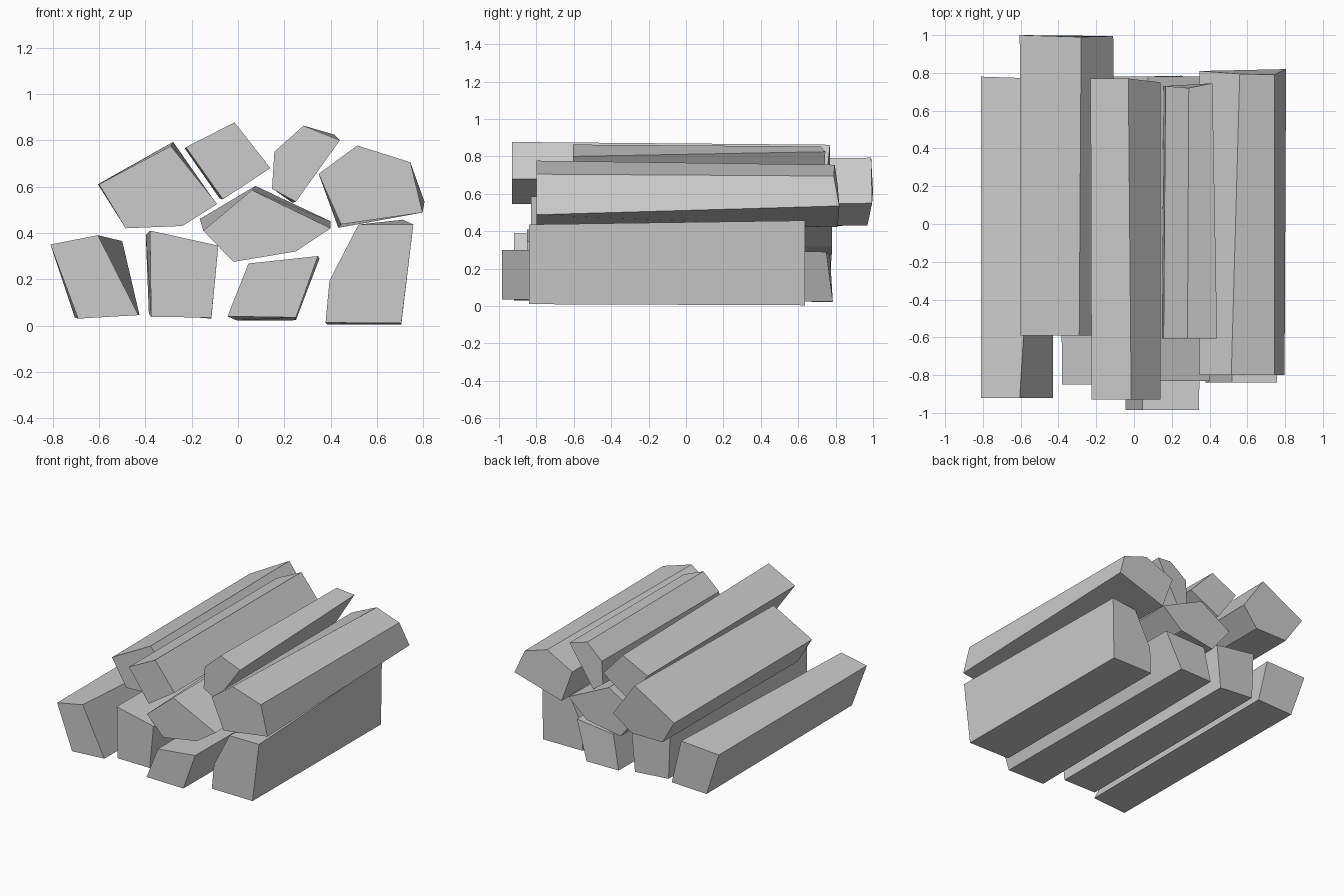
import bpy
import bmesh

# Remove the default object only
default_cube = bpy.data.objects.get("Cube")
if default_cube:
    bpy.data.objects.remove(default_cube, do_unlink=True)

# One plain grey for the whole stack
grey = bpy.data.materials.new("pale grey")
grey.use_nodes = True
colour = (0.6, 0.6, 0.6, 1)
grey.diffuse_color = colour
grey.node_tree.nodes["Principled BSDF"].inputs["Base Color"].default_value = colour


def hewn_log(name, front_y, back_y, profile, shifts=None):
    """Loft an (x, z) profile along y; shifts move single back corners (dx, dz, dy)."""
    shifts = shifts or {}
    bm = bmesh.new()
    front = [bm.verts.new((x, front_y, z)) for x, z in profile]
    back = []
    for i, (x, z) in enumerate(profile):
        dx, dz, dy = shifts.get(i, (0, 0, 0))
        back.append(bm.verts.new((x + dx, back_y + dy, z + dz)))
    bm.faces.new(front)
    bm.faces.new(list(reversed(back)))
    count = len(profile)
    for i in range(count):
        j = (i + 1) % count
        bm.faces.new((front[i], back[i], back[j], front[j]))
    bmesh.ops.recalc_face_normals(bm, faces=bm.faces)
    mesh = bpy.data.meshes.new(name)
    bm.to_mesh(mesh)
    bm.free()
    mesh.materials.append(grey)
    log = bpy.data.objects.new(name, mesh)
    bpy.context.collection.objects.link(log)
    return log


# Bottom row, from the model's right to its left
hewn_log("bottom_log_outer_right", -.92, .77,
         [(-.81, .35), (-.605, .39), (-.43, .045), (-.69, .03)],
         {1: (.105, -.025, 0), 2: (.005, 0, 0), 3: (-.015, .005, 0), 0: (0, 0, .01)})
hewn_log("bottom_log_inner_right", -.85, .75,
         [(-.38, .41), (-.085, .345), (-.115, .035), (-.375, .037)],
         {0: (-.018, -.02, 0), 3: (-.01, .015, 0), 2: (0, -.005, 0)})
hewn_log("bottom_log_inner_left", -.985, .77,
         [(-.045, .04), (.045, .268), (.345, .3), (.25, .035)],
         {0: (.04, -.018, .01), 2: (.007, -.01, -.02), 3: (0, -.012, .015)})
hewn_log("bottom_log_outer_left", -.84, .635,
         [(.378, .013), (.395, .194), (.52, .436), (.757, .436), (.705, .01)],
         {0: (.007, -.008, 0), 3: (-.045, .021, 0), 4: (0, -.006, 0)})

# Middle layer
hewn_log("middle_log", -.83, .78,
         [(-.15, .41), (.06, .585), (.4, .42), (.25, .32), (-.02, .275)],
         {0: (-.015, .05, 0), 1: (.015, .018, 0), 2: (0, .03, 0)})
hewn_log("upper_log_right", -.59, 1,
         [(-.6, .61), (-.29, .775), (-.09, .525), (-.24, .43), (-.485, .42)],
         {0: (-.005, 0, 0), 1: (.01, .018, -.01), 2: (-.02, .025, -.005),
          3: (0, 0, -.03), 4: (-.005, .01, -.03)})
hewn_log("upper_log_left", -.8, .81,
         [(.348, .655), (.515, .777), (.744, .705), (.797, .488), (.445, .437)],
         {1: (.045, -.022, -.015), 2: (0, -.01, -.02), 3: (.008, .047, .01),
          4: (-.012, -.015, 0)})

# Top layer
hewn_log("top_log_right", -.93, .77,
         [(-.225, .77), (-.015, .877), (.14, .68), (-.065, .545)],
         {0: (-.005, -.005, 0), 1: (-.015, -.015, 0), 3: (-.015, .005, 0), 2: (0, 0, -.02)})
hewn_log("top_log_left", -.605, .73,
         [(.147, .59), (.157, .75), (.283, .863), (.44, .8), (.25, .535)],
         {0: (.01, -.005, 0), 1: (.01, 0, 0), 2: (.007, -.01, -.01),
          3: (-.025, .025, .015), 4: (-.015, -.005, 0)})
